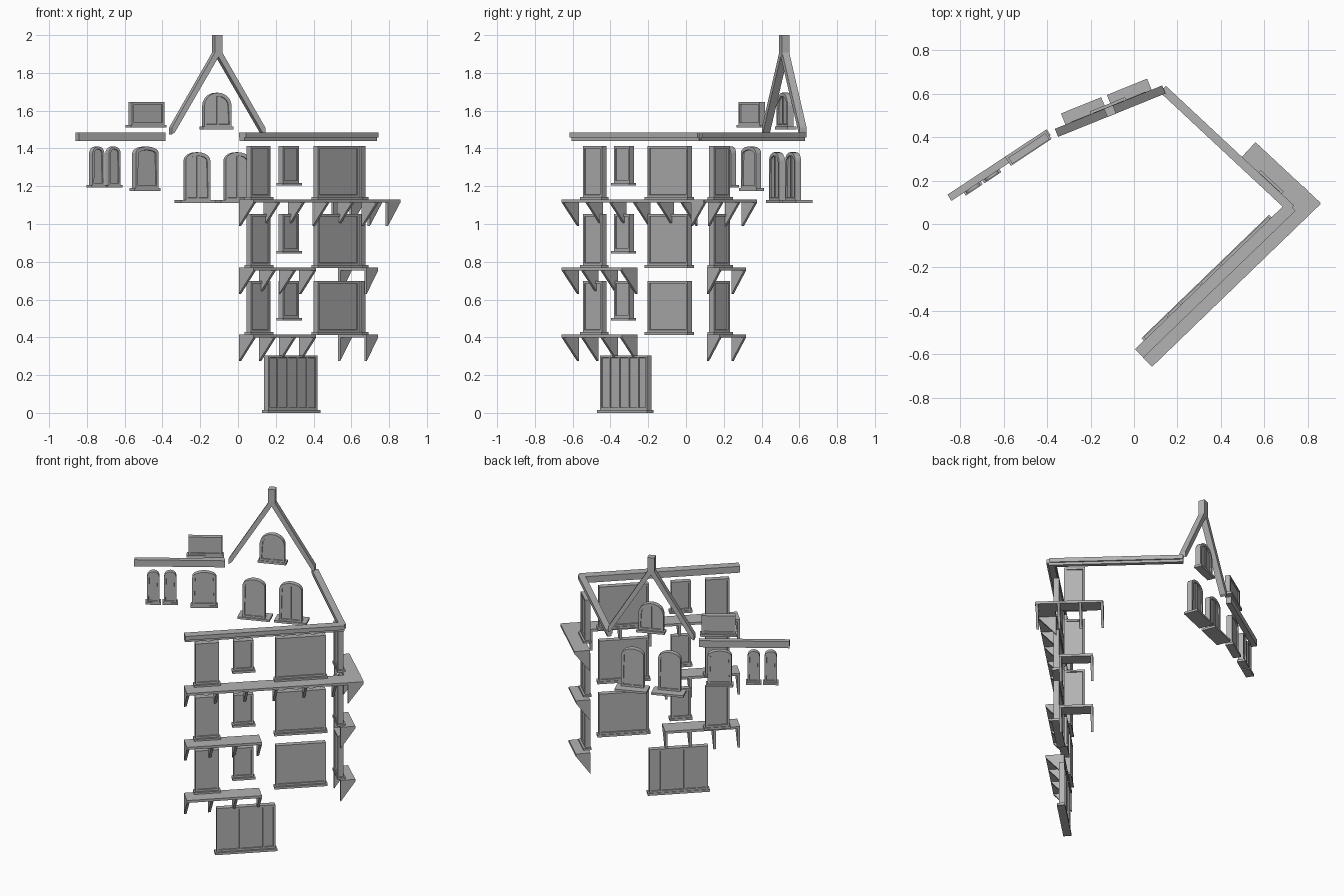
import bpy, bmesh, math
from mathutils import Vector

cube = bpy.data.objects.get("Cube")
if cube:
    bpy.data.objects.remove(cube)

grey = bpy.data.materials.new("stone_grey")
grey.use_nodes = True
colour = (0.45, 0.45, 0.45, 1)
grey.diffuse_color = colour
grey.node_tree.nodes["Principled BSDF"].inputs["Base Color"].default_value = colour


class Wall:
    """Wall plane: t runs along it, n points outward, z is up."""
    def __init__(self, x, y, angle, flip=False):
        a = math.radians(angle)
        self.o = Vector((x, y, 0))
        self.d = Vector((math.cos(a), math.sin(a), 0))
        self.out = Vector((-self.d.y, self.d.x, 0)) * (-1 if flip else 1)

    def at(self, t, n, z):
        return self.o + self.d * t + self.out * n + Vector((0, 0, z))


street = Wall(0.0045, -0.577, 44, True)
side = Wall(0.725, 0.07, 137, True)
gable = Wall(-0.11, 0.52, 22)
rear = Wall(-0.85, 0.12, 33.4)


def prism(name, lower, upper, inset=0, depth=0):
    """Solid between two matching outlines, with optional recessed end faces."""
    bm = bmesh.new()
    a = [bm.verts.new(p) for p in lower]
    b = [bm.verts.new(p) for p in upper]
    ends = [bm.faces.new(a), bm.faces.new(b)]
    for i in range(len(a)):
        j = (i + 1) % len(a)
        bm.faces.new((a[i], a[j], b[j], b[i]))
    bmesh.ops.recalc_face_normals(bm, faces=bm.faces)
    if inset:
        for face in ends:
            bmesh.ops.inset_region(bm, faces=[face], thickness=inset)
            bmesh.ops.inset_region(bm, faces=[face], thickness=0.001, depth=-depth)
    mesh = bpy.data.meshes.new(name)
    bm.to_mesh(mesh)
    bm.free()
    mesh.materials.append(grey)
    ob = bpy.data.objects.new(name, mesh)
    bpy.context.scene.collection.objects.link(ob)
    return ob


def plate(name, wall, outline, n0, n1, inset=0, depth=0):
    return prism(name, [wall.at(t, n0, z) for t, z in outline],
                 [wall.at(t, n1, z) for t, z in outline], inset, depth)


def box(name, wall, t0, t1, n0, n1, z0, z1):
    return plate(name, wall, [(t0, z0), (t1, z0), (t1, z1), (t0, z1)], n0, n1)


def window(name, wall, t, w, z0, z1, rise=0, n0=-0.012, n1=0.022, bars=0, sill=True):
    """Framed opening with an optional arched head, upright bars and a sill."""
    h = w / 2
    outline = [(t - h, z0), (t + h, z0)]
    if rise:
        steps = 10
        for i in range(steps + 1):
            a = math.pi * i / steps
            outline.append((t + h * math.cos(a), z1 - rise + rise * math.sin(a)))
    else:
        outline += [(t + h, z1), (t - h, z1)]
    border = min(0.018, w * 0.18)
    plate(name, wall, outline, n0, n1, border, 0.007)
    for i in range(bars):
        c = t - h + w * (i + 1) / (bars + 1)
        box(name + "_bar", wall, c - 0.005, c + 0.005, n0 + 0.002, n1 - 0.002,
            z0 + border / 2, z1 - border / 2)
    if sill:
        box(name + "_sill", wall, t - h - 0.01, t + h + 0.01,
            n0 - 0.004, n1 + 0.012, z0 - 0.015, z0)


def bracket(wall, t, n0, n1, top):
    outline = [(n0, top), (n1, top), (n0, top - 0.125)]
    prism("bracket", [wall.at(t, n, z) for n, z in outline],
          [wall.at(t + 0.016, n, z) for n, z in outline])


def balcony(wall, t0, t1, n0, n1, top, count, last=None):
    box("balcony_slab", wall, t0, t1, n0, n1, top - 0.016, top)
    end = (t1 if last is None else last) - 0.016
    for i in range(count):
        bracket(wall, t0 + (end - t0) * i / (count - 1), n0, n1, top - 0.016)


# Street and side walls: three repeated storeys
for base in (0.415, 0.77, 1.13):
    head = base + 0.283
    window("tall_window", street, 0.14, 0.145, base + 0.012, head)
    window("small_window", street, 0.363, 0.12, base + 0.088, head)
    window("wide_window", street, 0.713, 0.305, base + 0.012, head)
    window("side_window", side, 0.152, 0.125, base + 0.012, head)

# Balconies: short on the lower storeys, wrapping the corner above
for top in (0.415, 0.77):
    balcony(street, 0, 0.46, 0, 0.113, top, 4)
    balcony(side, 0.06, 0.267, 0, 0.09, top, 2)
balcony(street, 0, 1.08, 0, 0.113, 1.13, 6, 0.92)
balcony(side, -0.08, 0.33, 0.015, 0.112, 1.13, 4)

# Ground floor shopfront
window("shopfront", street, 0.377, 0.36, 0.015, 0.305, bars=4)

# Cornices
box("street_cornice", street, 0, 0.975, 0, 0.055, 1.457, 1.484)
box("street_cornice_base", street, 0, 0.975, 0.004, 0.042, 1.44, 1.457)
box("side_cornice", side, 0, 0.81, -0.02, 0.02, 1.457, 1.484)
box("side_cornice_base", side, 0, 0.81, -0.014, 0.012, 1.44, 1.457)
box("rear_cornice", rear, 0, 0.548, -0.016, 0.018, 1.44, 1.484)

# Gable rafters and finial post
for s in (-1, 1):
    plate("rafter", gable, [(s * 0.267, 1.475), (s * 0.267, 1.51), (s * 0.02, 1.91),
                            (0, 1.91), (0, 1.885), (s * 0.25, 1.485)], -0.02, 0.02)
box("finial_post", gable, -0.022, 0.022, -0.021, 0.021, 1.885, 2.0)

# Gable windows with deep ledges
window("attic_window", gable, 0, 0.155, 1.515, 1.695, 0.07, bars=1)
for t in (-0.114, 0.114):
    window("gable_window", gable, t, 0.14, 1.126, 1.38, 0.045, bars=1, sill=False)
    box("gable_ledge", gable, t - 0.1, t + 0.1, -0.018, 0.075, 1.112, 1.126)

# Rear wall windows and dormer
for t in (0.115, 0.218):
    window("narrow_window", rear, t, 0.074, 1.207, 1.41, 0.035, -0.028, 0.006)
window("arched_window", rear, 0.424, 0.145, 1.19, 1.41, 0.035, -0.028, 0.006)
window("dormer", rear, 0.43, 0.205, 1.525, 1.645, 0, -0.028, 0.006)
